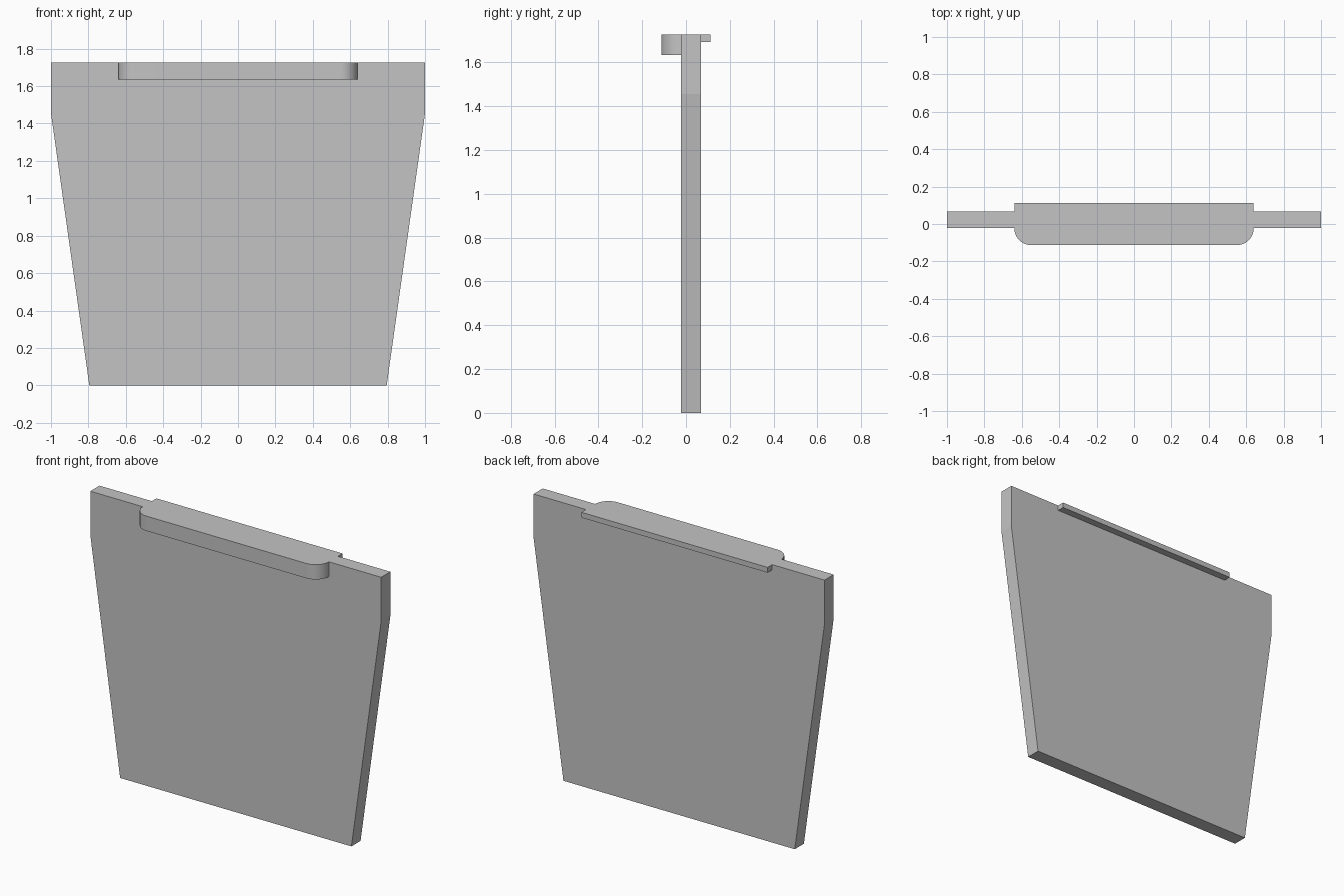
import bpy, bmesh
from math import sin, cos, pi
from mathutils import Vector

cube = bpy.data.objects.get("Cube")
if cube:
    bpy.data.objects.remove(cube, do_unlink=True)

HEIGHT = 1.727
FRONT, BACK = -0.022, 0.068      # panel faces
REACH = 0.113                    # lip and ledge reach in y
HALF_LIP = 0.64

grey = bpy.data.materials.new("light grey")
grey.use_nodes = True
grey.diffuse_color = (0.55, 0.55, 0.55, 1)
grey.node_tree.nodes["Principled BSDF"].inputs["Base Color"].default_value = grey.diffuse_color


def extruded(name, outline, push):
    """Closed solid from a flat outline pushed along a vector."""
    bm = bmesh.new()
    face = bm.faces.new([bm.verts.new(p) for p in outline])
    moved = bmesh.ops.extrude_face_region(bm, geom=[face], use_keep_orig=True)["geom"]
    bmesh.ops.translate(bm, vec=Vector(push),
                        verts=[g for g in moved if isinstance(g, bmesh.types.BMVert)])
    bmesh.ops.recalc_face_normals(bm, faces=bm.faces)
    mesh = bpy.data.meshes.new(name)
    bm.to_mesh(mesh)
    bm.free()
    mesh.materials.append(grey)
    obj = bpy.data.objects.new(name, mesh)
    bpy.context.collection.objects.link(obj)
    return obj


def mirrored(half):
    """Complete a right-hand run of 2D points with its mirror image."""
    return half + [(-x, v) for x, v in reversed(half)]


# Tapered panel with straight upper sides
side = [(0.795, 0), (1, 1.455), (1, HEIGHT)]
extruded("panel", [(x, FRONT, z) for x, z in mirrored(side)], (0, BACK - FRONT, 0))

# Front lip with rounded outer corners
radius = REACH + FRONT
steps = 16
corner = [(HALF_LIP - radius + radius * sin(a), FRONT - radius * cos(a))
          for a in (i / steps * pi / 2 for i in range(steps + 1))]
lip = extruded("front_lip", [(x, y, HEIGHT) for x, y in mirrored(corner)], (0, 0, -0.092))

# Thin square ledge along the back
ledge = [(HALF_LIP, BACK), (HALF_LIP, REACH)]
extruded("back_ledge", [(x, y, HEIGHT) for x, y in mirrored(ledge)], (0, 0, -0.033))

# Smooth the rounded corners, keeping edges sharp
bpy.ops.object.select_all(action="DESELECT")
lip.select_set(True)
bpy.context.view_layer.objects.active = lip
bpy.ops.object.shade_smooth_by_angle()
